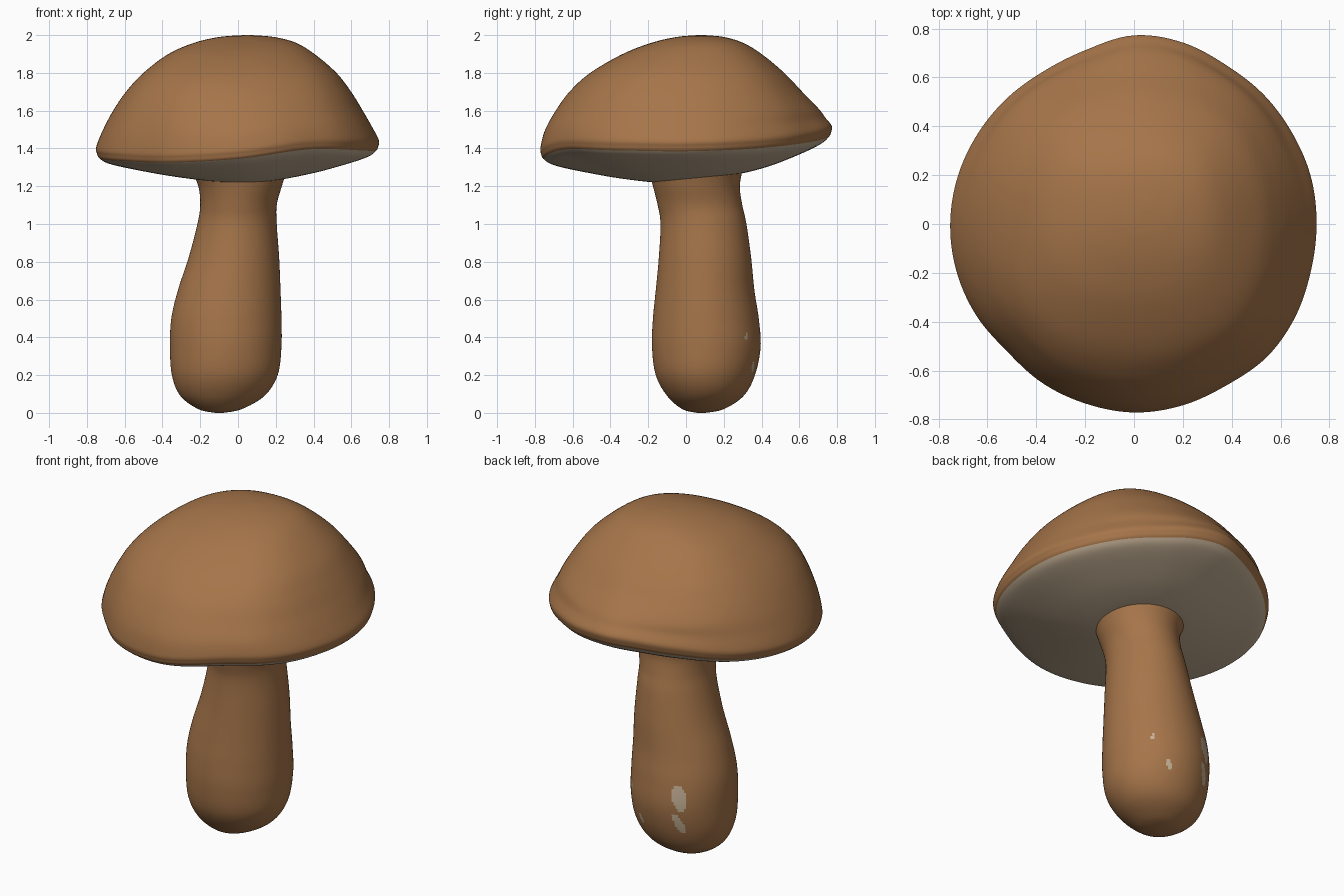
import bpy, math

if "Cube" in bpy.data.objects:
    bpy.data.objects.remove(bpy.data.objects["Cube"])

N = 160  # columns around
SUB = 8  # smooth steps between control rings


def spline(a, b, c, d, t):
    return 0.5 * (2*b + (c - a)*t + (2*a - 5*b + 4*c - d)*t*t + (3*b - a - 3*c + d)*t**3)


def around(values, ang):
    """Smooth periodic lookup of evenly spaced values round the circle."""
    n = len(values)
    f = (ang / math.tau * n) % n
    i = int(f)
    return spline(values[i-1], values[i % n], values[(i+1) % n], values[(i+2) % n], f - i)


def material(name, rgb):
    m = bpy.data.materials.new(name)
    m.diffuse_color = (*rgb, 1)
    m.use_nodes = True
    m.node_tree.nodes["Principled BSDF"].inputs["Base Color"].default_value = m.diffuse_color
    return m


def loft(name, rings, mats, rule):
    """Skin rings (bottom to top) with smooth columns; rule(seg, centre) -> material."""
    rows, segs = [], []
    last = len(rings) - 1
    for i in range(last):
        q = [rings[max(0, min(last, i + k))] for k in (-1, 0, 1, 2)]
        for s in range(SUB):
            rows.append([tuple(spline(q[0][j][k], q[1][j][k], q[2][j][k], q[3][j][k], s / SUB)
                               for k in range(3)) for j in range(N)])
            segs.append(i)
    rows.append(rings[-1])
    verts = [p for r in rows for p in r]
    faces = [tuple(range(N))[::-1]]
    fseg = [0]
    for i in range(len(rows) - 1):
        for j in range(N):
            k = (j + 1) % N
            faces.append((i*N + j, i*N + k, (i+1)*N + k, (i+1)*N + j))
            fseg.append(segs[i])
    faces.append(tuple((len(rows)-1)*N + j for j in range(N)))
    fseg.append(last - 1)
    me = bpy.data.meshes.new(name)
    me.from_pydata(verts, [], faces)
    for m in mats:
        me.materials.append(m)
    for p, s in zip(me.polygons, fseg):
        p.use_smooth = True
        p.material_index = rule(s, p.center)
    ob = bpy.data.objects.new(name, me)
    bpy.context.collection.objects.link(ob)
    return ob


brown = material("mushroom brown", (0.38, 0.178, 0.068))
grey = material("gill grey", (0.56, 0.44, 0.305))
ANG = [math.tau * j / N for j in range(N)]

# stem: z, x min, x max, y min, y max
STEM = [
    (0.00, -0.12, -0.08, 0.06, 0.10),
    (0.02, -0.21, 0.02, -0.02, 0.20),
    (0.09, -0.305, 0.14, -0.10, 0.305),
    (0.20, -0.35, 0.21, -0.16, 0.365),
    (0.35, -0.36, 0.23, -0.18, 0.395),
    (0.50, -0.353, 0.23, -0.175, 0.385),
    (0.65, -0.318, 0.225, -0.16, 0.362),
    (0.82, -0.262, 0.218, -0.144, 0.345),
    (1.00, -0.215, 0.205, -0.135, 0.32),
    (1.10, -0.20, 0.205, -0.15, 0.298),
    (1.20, -0.21, 0.232, -0.175, 0.285),
    (1.29, -0.25, 0.26, -0.20, 0.30),
]
# pale patches on the stem: angle, z, half width, half height, lean
PATCHES = [
    (119, 0.43, 0.042, 0.075, 0.1),
    (119, 0.27, 0.026, 0.06, 0.5),
    (47, 0.40, 0.012, 0.018, 0),
    (66, 0.24, 0.018, 0.03, 0.4),
]


def oval(z, x0, x1, y0, y1):
    return [((x0+x1)/2 + (x1-x0)/2*math.cos(a), (y0+y1)/2 + (y1-y0)/2*math.sin(a), z) for a in ANG]


def stem_rule(seg, c):
    a = math.atan2(c.y - 0.105, c.x + 0.065)
    for deg, z, w, h, lean in PATCHES:
        d = (a - math.radians(deg)) * 0.29 + lean * (c.z - z)
        if (d / w)**2 + ((c.z - z) / h)**2 < 1:
            return 1
    return 0


loft("stem", [oval(*s) for s in STEM], [brown, grey], stem_rule)

# cap rim: radius every 15 degrees, edge height every 30 degrees
RIM = [.745, .747, .745, .748, .75, .767, .77, .738, .725, .73, .737, .745,
       .75, .75, .745, .735, .75, .76, .77, .767, .76, .768, .76, .747]
EDGE = [1.385, 1.40, 1.43, 1.46, 1.43, 1.38, 1.35, 1.335, 1.325, 1.345, 1.395, 1.39]


def rim_ring(inset, lift):
    return [((around(RIM, a) - inset)*math.cos(a), (around(RIM, a) - inset)*math.sin(a),
             around(EDGE, a) + lift) for a in ANG]


def under_ring(f, g):
    """Between the stem joint (f = 0) and the rim edge (f = 1)."""
    out = []
    for a in ANG:
        r = around(RIM, a) - 0.025
        x = (0.01 + 0.21*math.cos(a))*(1-f) + r*math.cos(a)*f
        y = (0.055 + 0.21*math.sin(a))*(1-f) + r*math.sin(a)*f
        z0 = 1.242 + 0.022*math.sin(a)
        out.append((x, y, z0*(1-g) + (around(EDGE, a) - 0.015)*g))
    return out


def dome_ring(z, x0, x1, y0, y1, tilt=0, full=0.0):
    """Ring of the dome; full swells the diagonals."""
    out = []
    for a in ANG:
        c, s = math.cos(a), math.sin(a)
        k = around(RIM, a) / math.hypot(0.7475*c, 0.77*s)
        k = 1 + (k - 1) * min(1, (2 - z) / 0.5) + full * math.sin(2*a)**2
        out.append(((x0+x1)/2 + (x1-x0)/2*c*k, (y0+y1)/2 + (y1-y0)/2*s*k,
                    z + tilt*(around(EDGE, a) - 1.38)))
    return out


cap_rings = [
    under_ring(-0.2, 0.1), under_ring(0, 0), under_ring(0.35, 0.22), under_ring(0.7, 0.58),
    under_ring(0.93, 0.88),
    rim_ring(0.016, 0),
    rim_ring(0.003, 0.025), rim_ring(0, 0.06),
    dome_ring(1.515, -.713, .71, -.747, .737, 0.6, 0.01),
    dome_ring(1.60, -.662, .662, -.693, .70, 0.15, 0.025),
    dome_ring(1.70, -.592, .60, -.617, .615, 0, 0.04),
    dome_ring(1.80, -.50, .522, -.507, .52, 0, 0.05),
    dome_ring(1.90, -.368, .405, -.335, .40, 0, 0.055),
    dome_ring(1.96, -.23, .305, -.18, .30, 0, 0.05),
    dome_ring(1.99, -.10, .19, -.05, .20, 0, 0.03),
    dome_ring(2.00, .03, .07, .06, .10),
]
# cap: grey below the rim edge, brown above
loft("cap", cap_rings, [brown, grey], lambda seg, c: 1 if seg < 5 else 0)
